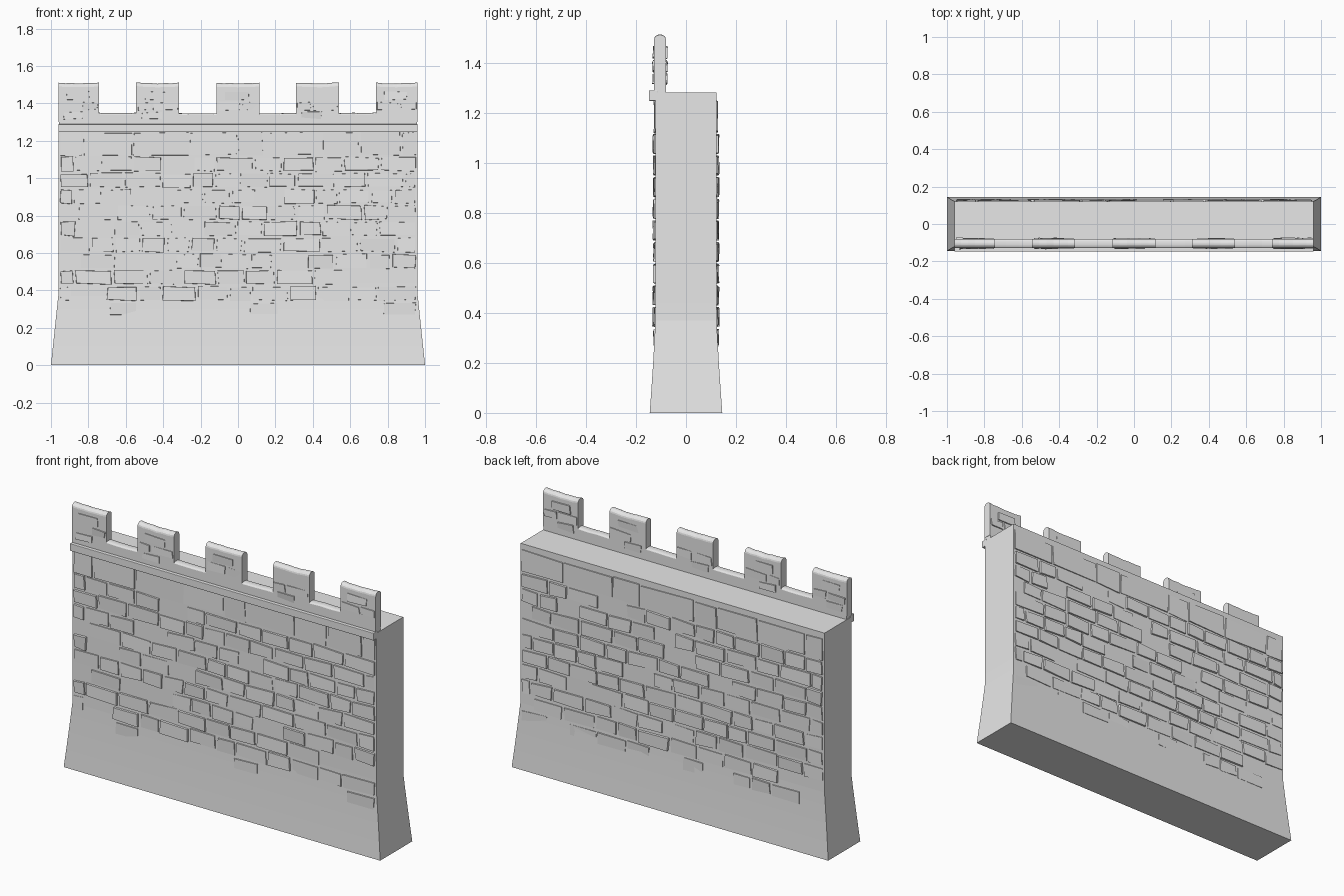
import bpy, bmesh, math, random
from mathutils import Vector, Matrix

random.seed(7)
if "Cube" in bpy.data.objects:
    bpy.data.objects.remove(bpy.data.objects["Cube"], do_unlink=True)

stone = bpy.data.materials.new("grey stone")
stone.use_nodes = True
GREY = (0.8, 0.8, 0.8, 1)
stone.diffuse_color = GREY
stone.node_tree.nodes["Principled BSDF"].inputs["Base Color"].default_value = GREY


def finish(name, bm, bevel=0):
    bmesh.ops.recalc_face_normals(bm, faces=bm.faces)
    mesh = bpy.data.meshes.new(name)
    bm.to_mesh(mesh)
    bm.free()
    mesh.materials.append(stone)
    obj = bpy.data.objects.new(name, mesh)
    bpy.context.collection.objects.link(obj)
    if bevel:
        mod = obj.modifiers.new("worn edges", "BEVEL")
        mod.width = bevel
        mod.segments = 2
    return obj


def loft(bm, rings):
    """Join matching closed rings of points and cap both ends."""
    loops = [[bm.verts.new(p) for p in ring] for ring in rings]
    n = len(loops[0])
    for a, b in zip(loops, loops[1:]):
        for i in range(n):
            j = (i + 1) % n
            bm.faces.new((a[i], a[j], b[j], b[i]))
    bm.faces.new(loops[0])
    bm.faces.new(loops[-1])


def rect(hx, hy, z):
    return [(-hx, -hy, z), (hx, -hy, z), (hx, hy, z), (-hx, hy, z)]


def half_depth(z):
    return 0.121 + 0.024 * max(0, 1 - z / 0.42) ** 1.3


# Wall core with flared foot
bm = bmesh.new()
levels = [0, 0.1, 0.2, 0.3, 0.37, 0.44, 1.28]
loft(bm, [rect(0.96 + 0.04 * max(0, 1 - z / 0.38), half_depth(z), z) for z in levels])
finish("wall_core", bm)


def brick(bm, x0, x1, z0, z1, y_face, side, out):
    """Irregular block with a narrower outer face, standing out of a wall face."""
    jit = lambda s: random.uniform(-s, s)
    corners = [(x0, z0), (x1, z0), (x1, z1), (x0, z1)]
    corners = [(x + jit(0.004), z + jit(0.005)) for x, z in corners]
    cx, cz = (x0 + x1) / 2, (z0 + z1) / 2
    back = [(x, side * (y_face - 0.02), z) for x, z in corners]
    front = [(x + math.copysign(0.003, cx - x), side * (y_face + out + jit(0.003)),
              z + math.copysign(0.003, cz - z)) for x, z in corners]
    loft(bm, [back, front])


def course(bm, z0, z1, side, chance, out, widths, gap=0.01, limit=0.955):
    """One staggered row of bricks along the wall."""
    x = -limit
    first = True
    while x < limit - 0.02:
        w = random.uniform(*widths) * (random.uniform(0.4, 1) if first else 1)
        first = False
        end = x + w
        if limit - end < 0.06:
            end = limit
        if random.random() < chance:
            zm = (z0 + z1) / 2
            brick(bm, x + gap / 2, end - gap / 2, z0 + gap / 2, z1 - gap / 2,
                  half_depth(zm), side, random.uniform(*out))
        x = end


# Brick facing on both broad sides, thinning out towards the foot
PITCH = 0.0865
for side, name in ((-1, "front_bricks"), (1, "back_bricks")):
    bm = bmesh.new()
    for row in range(9):
        z = 0.34 + row * PITCH
        course(bm, z, z + PITCH, side, 0.93 if row else 0.8, (0.003, 0.011), (0.12, 0.21))
    course(bm, 0.262, 0.34, side, 0.35, (0.001, 0.005), (0.1, 0.2))
    # Large smooth blocks below the ledge
    course(bm, 0.34 + 9 * PITCH, 1.25, side, 1, (0.003, 0.006), (0.14, 0.34), 0.006)
    finish(name, bm)

# Ledge along the front
bm = bmesh.new()
loft(bm, [[(-0.96, y, z), (0.96, y, z), (0.96, y + 0.035, z), (-0.96, y + 0.035, z)]
          for y, z in ((-0.148, 1.247), (-0.148, 1.289))])
finish("front_ledge", bm, 0.003)


def parapet_piece(bm, x0, x1, bottom, top, wobble, round_r, steps):
    """Thin upright slab with a rounded, slightly worn top."""
    rings = []
    for i in range(steps + 1):
        t = i / steps
        x = x0 + (x1 - x0) * t
        h = top - wobble * math.sin(math.pi * t) + random.uniform(-1, 1) * wobble * 0.4
        ring = [(x, -0.128, bottom)]
        for k in range(9):
            a = math.pi * (1 - k / 8)
            ring.append((x, -0.104 + 0.024 * math.cos(a), h - round_r + round_r * math.sin(a)))
        ring.append((x, -0.08, bottom))
        rings.append(ring)
    loft(bm, rings)


# Low parapet between the merlons
bm = bmesh.new()
parapet_piece(bm, -0.958, 0.958, 1.27, 1.352, 0.005, 0.008, 28)
finish("parapet", bm)

# Five merlons
SPANS = [(-0.96, -0.742), (-0.545, -0.315), (-0.115, 0.115), (0.31, 0.54), (0.738, 0.96)]
bm = bmesh.new()
for x0, x1 in SPANS:
    parapet_piece(bm, x0, x1, 1.3, 1.511, 0.005, 0.02, 6)
finish("merlons", bm)

# Raised stones on both faces of each merlon
bm = bmesh.new()
for i, (x0, x1) in enumerate(SPANS):
    w = x1 - x0
    for y_face, side in ((0.128, -1), (-0.08, 1)):
        s = 0.35 if i % 2 else 0.55
        for a, b, z0, z1 in ((0.2, 0.76, 1.415, 1.465), (0.03, s, 1.362, 1.408),
                             (s + 0.04, 0.97, 1.362, 1.408), (0.12, 0.6, 1.312, 1.355)):
            if random.random() < 0.8:
                brick(bm, x0 + a * w, x0 + b * w, z0, z1, y_face, side,
                      random.uniform(0.002, 0.005))
finish("merlon_stones", bm)
